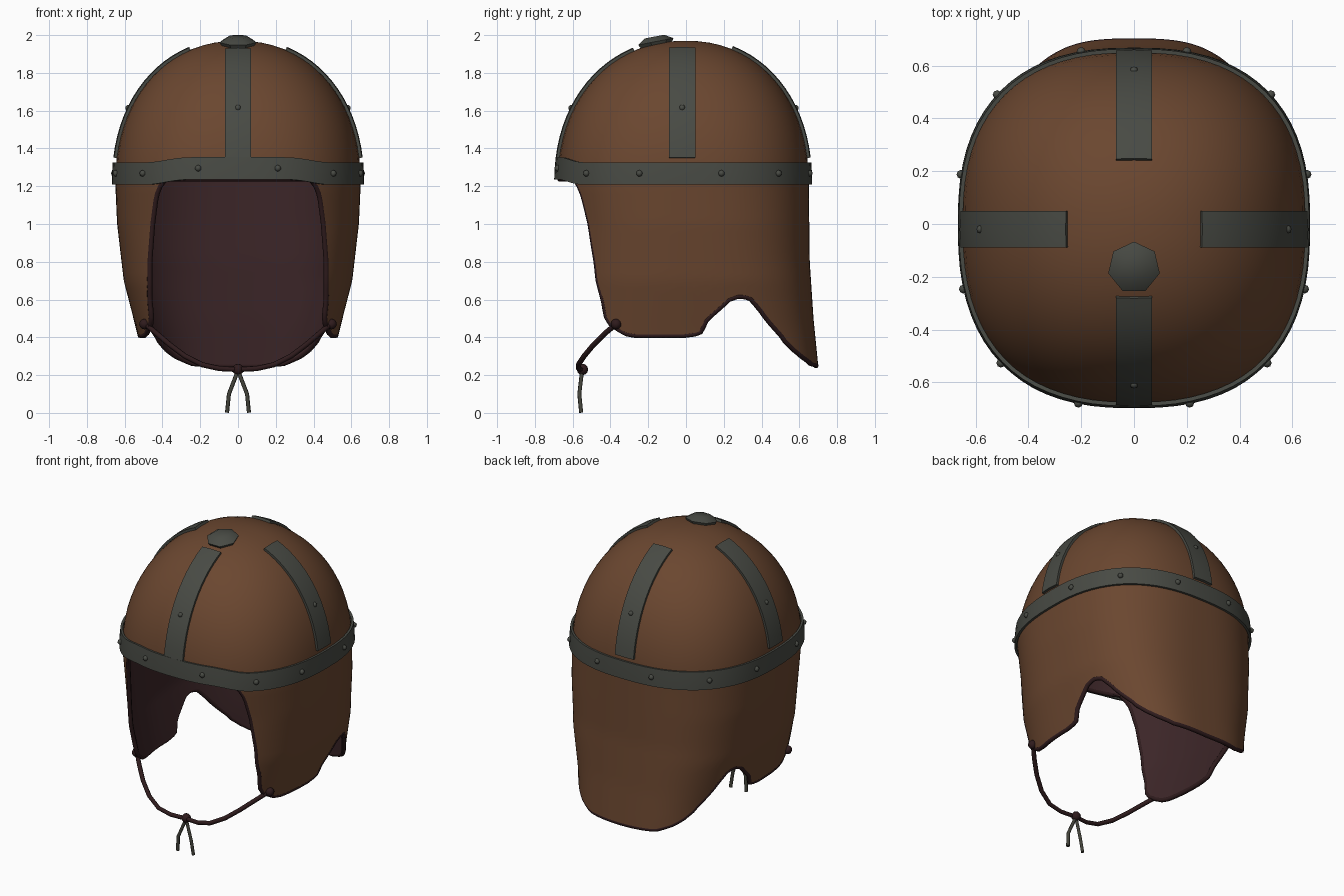
import bpy, bmesh, math
from mathutils import Vector, Matrix

if "Cube" in bpy.data.objects:
    bpy.data.objects.remove(bpy.data.objects["Cube"])

def material(name, r, g, b):
    m = bpy.data.materials.new(name)
    m.diffuse_color = (r, g, b, 1)
    m.use_nodes = True
    m.node_tree.nodes["Principled BSDF"].inputs["Base Color"].default_value = m.diffuse_color
    return m

LEATHER = material("brown leather", .145, .062, .029)
LINING = material("dark lining", .045, .019, .021)
TRIM = material("dark trim", .028, .011, .012)
METAL = material("grey iron", .065, .069, .058)
TIE = material("tie cord", .055, .055, .042)

def lerp(table, v):
    if v <= table[0][0]:
        return table[0][1]
    for (x0, y0), (x1, y1) in zip(table, table[1:]):
        if v <= x1:
            return y0 + (y1 - y0) * (v - x0) / (x1 - x0)
    return table[-1][1]

# plan section of the helmet, by height
BASE, TOP, P = 1.215, 1.97, 2.15
SIDE = [(.25, .50), (.41, .53), (.7, .605), (1.0, .64), (1.22, .65)]
FRONT = [(.25, .65), (1.0, .65), (1.22, .68)]
BACK = [(.25, .70), (.5, .675), (.8, .655), (1.22, .65)]
EDGE_X = [(.42, .48), (.5, .465), (.6, .475), (.8, .475), (1.0, .46), (1.15, .44), (1.2, .42), (1.24, .39)]
HEM = [(0, .47), (.03, .42), (.07, .41), (.237, .41), (.27, .43), (.305, .475), (.36, .55), (.4, .6),
       (.44, .62), (.48, .61), (.525, .53), (.56, .45), (.6, .38), (.65, .335), (.71, .30), (.82, .26), (1, .25)]

def surf(phi, z, off=0.0):
    """Point on the helmet; phi = 0 is the front, 90 degrees is +x."""
    t = min(max((z - BASE) / (TOP - BASE), 0), 1)
    r = max(1 - t ** P, 0) ** (1 / P)
    s, c = math.sin(phi), math.cos(phi)
    n = 2.5 - .3 * t
    if c < 0:
        n += .5 * min(max((1.2 - z) / .9, 0), 1)
    b = lerp(FRONT, z) if c > 0 else lerp(BACK, z)
    x = math.copysign(abs(s) ** (2 / n), s) * (lerp(SIDE, z) * r + off)
    y = -math.copysign(abs(c) ** (2 / n), c) * (b * r + off)
    return Vector((x, y, z))

def lift(phi):
    d = abs((phi + math.pi) % math.tau - math.pi)
    k = min(max((math.radians(42) - d) / math.radians(24), 0), 1)
    return .027 * k * k * (3 - 2 * k)

def edge_phi(z):
    return math.asin(min(lerp(EDGE_X, z) / lerp(SIDE, z), 1) ** 1.25)

def shade(o, angle=35):
    bpy.ops.object.select_all(action='DESELECT')
    o.select_set(True)
    bpy.context.view_layer.objects.active = o
    bpy.ops.object.shade_smooth_by_angle(angle=math.radians(angle))

def from_bmesh(name, bm, mats):
    me = bpy.data.meshes.new(name)
    bm.to_mesh(me)
    bm.free()
    for m in mats:
        me.materials.append(m)
    o = bpy.data.objects.new(name, me)
    bpy.context.collection.objects.link(o)
    return o

def sheet(name, rows, mats, thick, outward):
    """Grid of points (rows from bottom to top) thickened with solidify."""
    bm = bmesh.new()
    vs = [[bm.verts.new(p) for p in row] for row in rows]
    for a, b in zip(vs, vs[1:]):
        for i in range(len(a) - 1):
            bm.faces.new((a[i], a[i + 1], b[i + 1], b[i]))
    bmesh.ops.remove_doubles(bm, verts=bm.verts[:], dist=1e-4)
    o = from_bmesh(name, bm, mats)
    s = o.modifiers.new("thickness", 'SOLIDIFY')
    s.thickness, s.offset = thick, (1 if outward else -1)
    if len(mats) > 1:
        s.material_offset, s.material_offset_rim = 1, 2
    bpy.context.view_layer.objects.active = o
    bpy.ops.object.modifier_apply(modifier="thickness")
    shade(o)
    return o

def tube(name, pts, radius, mat, cyclic=False):
    cu = bpy.data.curves.new(name, 'CURVE')
    cu.dimensions = '3D'
    cu.bevel_depth, cu.bevel_resolution, cu.use_fill_caps = radius, 1, True
    sp = cu.splines.new('POLY')
    sp.points.add(len(pts) - 1)
    for q, p in zip(sp.points, pts):
        q.co = (*p, 1)
    sp.use_cyclic_u = cyclic
    cu.materials.append(mat)
    o = bpy.data.objects.new(name, cu)
    bpy.context.collection.objects.link(o)
    return o

def ball(name, loc, radius, mat, seg=8):
    bm = bmesh.new()
    bmesh.ops.create_uvsphere(bm, u_segments=seg, v_segments=6, radius=radius,
                              matrix=Matrix.Translation(loc))
    shade(from_bmesh(name, bm, [mat]), 60)

# domed cap
N = 72
rows = []
for j in range(19):
    h = math.sin(math.pi / 2 * j / 18) ** (2 / P)
    rows.append([surf(i * math.tau / N, BASE + lift(i * math.tau / N) + (TOP - BASE - lift(i * math.tau / N)) * h)
                 for i in range(N)])
    rows[-1].append(rows[-1][0].copy())
sheet("dome", rows, [LEATHER, LINING, TRIM], .022, False)

# cheek guards and neck guard in one sheet, open at the front
def skirt(w, k):
    u = 1 - abs(1 - w)
    zb = lerp(HEM, u)
    z = zb + (1.24 - zb) * k
    e = edge_phi(z)
    phi = e + u * (math.pi - e)
    return surf(phi if w <= 1 else math.tau - phi, z)

K, W = 20, 120
sheet("cheek_and_neck_guard", [[skirt(2 * i / W, k / K) for i in range(W + 1)] for k in range(K + 1)],
      [LEATHER, LINING, TRIM], .022, False)

# dark piping round the face opening and hem
e = edge_phi(1.24)
rim = [skirt(0, 1 - k / K) for k in range(1, K)]
rim += [skirt(2 * i / W, 0) for i in range(W + 1)]
rim += [skirt(2, k / K) for k in range(1, K)]
rim += [surf(-e * (1 - 2 * i / 12), 1.238) for i in range(13)]
inset = [p * 1 - Vector((p.x, p.y, 0)).normalized() * .011 for p in rim]
tube("edge_piping", inset, .014, TRIM, True)

# iron brow band
rows = []
for z in (1.208, 1.265, 1.325):
    rows.append([surf(i * math.tau / N, z + lift(i * math.tau / N), .003) for i in range(N)])
    rows[-1].append(rows[-1][0].copy())
sheet("brow_band", rows, [METAL], .015, True)

# four iron straps running up the dome, each with a rivet
core = Vector((0, 0, 1.22))
for name, deg, end in (("front", 0, 68), ("right", 90, 69), ("back", 180, 70), ("left", 270, 69)):
    phi = math.radians(deg)
    tan = Vector((math.cos(phi), math.sin(phi), 0))
    shift = Vector((0, -.02 if deg in (90, 270) else 0, 0))
    rows = []
    for j in range(15):
        q = math.radians(9 + (end - 9) * j / 14)
        c = surf(phi, BASE + (TOP - BASE) * math.sin(q) ** (2 / P), .002) + shift
        sag = (core - c).normalized() * .004
        rows.append([c - tan * .068 + sag, c, c + tan * .068 + sag])
    sheet(name + "_strap", rows, [METAL], .016, True)
    ball(name + "_strap_rivet", surf(phi, 1.615, .014) + shift, .016, METAL)

# rivets along the band
for side in (1, -1):
    for deg in (14, 45, 74, 102, 133, 167):
        phi = side * math.radians(deg)
        ball("band_rivet", surf(phi, 1.268 + lift(phi), .018), .017, METAL)

# seven-sided stud near the crown
bm = bmesh.new()
lay = Matrix.Translation((0, -.165, 1.965)) @ Matrix.Rotation(math.radians(11), 4, 'X') @ Matrix.Rotation(math.pi / 2, 4, 'Z')
rings = []
for r, h in ((.085, -.025), (.1, 0), (.055, .027)):
    rings.append([bm.verts.new(lay @ Vector((r * math.cos(i * math.tau / 7), r * math.sin(i * math.tau / 7), h)))
                  for i in range(7)])
for a, b in zip(rings, rings[1:]):
    for i in range(7):
        bm.faces.new((a[i], a[(i + 1) % 7], b[(i + 1) % 7], b[i]))
bm.faces.new(rings[-1])
bm.faces.new(rings[0][::-1])
shade(from_bmesh("crown_stud", bm, [METAL]), 40)

# chin cord with knots and two loose ends
half = [(.49, -.37, .47), (.43, -.43, .42), (.36, -.49, .36), (.28, -.54, .30), (.19, -.57, .255), (.1, -.57, .235)]
cord = half + [(0, -.555, .23)] + [(-x, y, z) for x, y, z in reversed(half)]
tube("chin_cord", cord, .014, TRIM)
for s in (1, -1):
    ball("cord_knot", (s * .495, -.37, .47), .028, TRIM)
    tube("loose_cord_end", [(0, -.55, .225), (s * .048, -.565, .1), (s * .058, -.555, .002)], .011, TIE)
ball("chin_knot", (0, -.548, .23), .03, TRIM)
